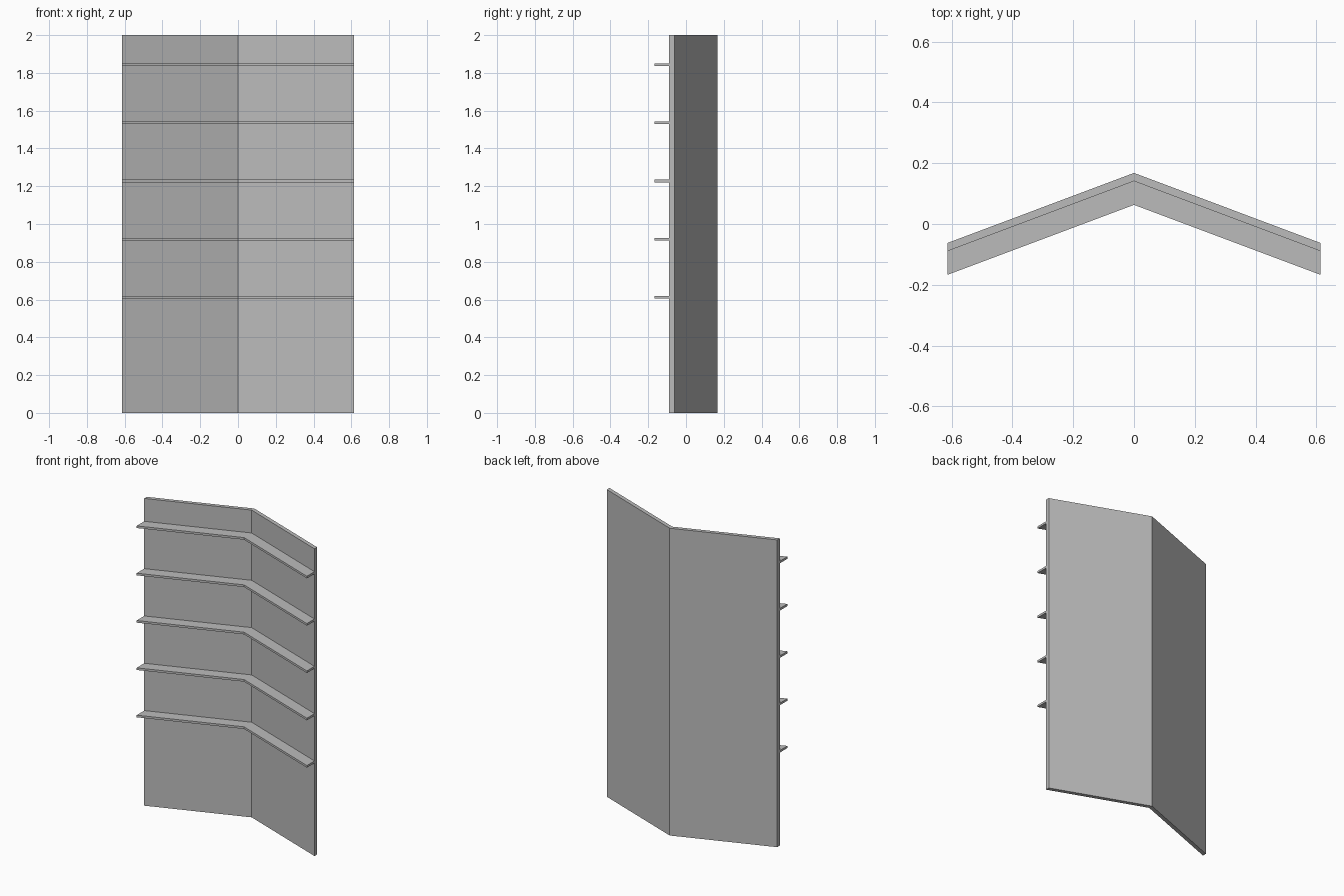
import bpy
import bmesh

if "Cube" in bpy.data.objects:
    bpy.data.objects.remove(bpy.data.objects["Cube"], do_unlink=True)

HALF = 0.613     # half width
DROP = 0.23      # how far the wings sweep forward
APEX = 0.168     # back of the centre fold
PANEL = 0.027    # panel thickness along y
DEPTH = 0.078    # shelf depth along y

grey = bpy.data.materials.new("plain grey")
grey.use_nodes = True
colour = (0.5, 0.5, 0.5, 1)
grey.diffuse_color = colour
grey.node_tree.nodes["Principled BSDF"].inputs["Base Color"].default_value = colour


def chevron(name, back, depth, bottom, height):
    """Extrude a folded strip upwards; back is the y of its rear fold."""
    bm = bmesh.new()
    xs = (-HALF, 0, HALF)
    rear = [bm.verts.new((x, back - DROP * abs(x) / HALF, bottom)) for x in xs]
    front = [bm.verts.new((v.co.x, v.co.y - depth, bottom)) for v in rear]
    faces = [bm.faces.new((front[i], front[i + 1], rear[i + 1], rear[i]))
             for i in range(2)]
    top = bmesh.ops.extrude_face_region(bm, geom=faces, use_keep_orig=True)["geom"]
    bmesh.ops.translate(bm, vec=(0, 0, height),
                        verts=[g for g in top if isinstance(g, bmesh.types.BMVert)])
    bmesh.ops.recalc_face_normals(bm, faces=bm.faces)
    mesh = bpy.data.meshes.new(name)
    bm.to_mesh(mesh)
    bm.free()
    mesh.materials.append(grey)
    obj = bpy.data.objects.new(name, mesh)
    bpy.context.collection.objects.link(obj)


# Folded back panel
chevron("back_panel", APEX, PANEL, 0, 2)

# Evenly spaced shelves on the front
for i in range(5):
    chevron(f"shelf_{i + 1}", APEX - PANEL, DEPTH, 0.605 + i * 0.308, 0.014)
